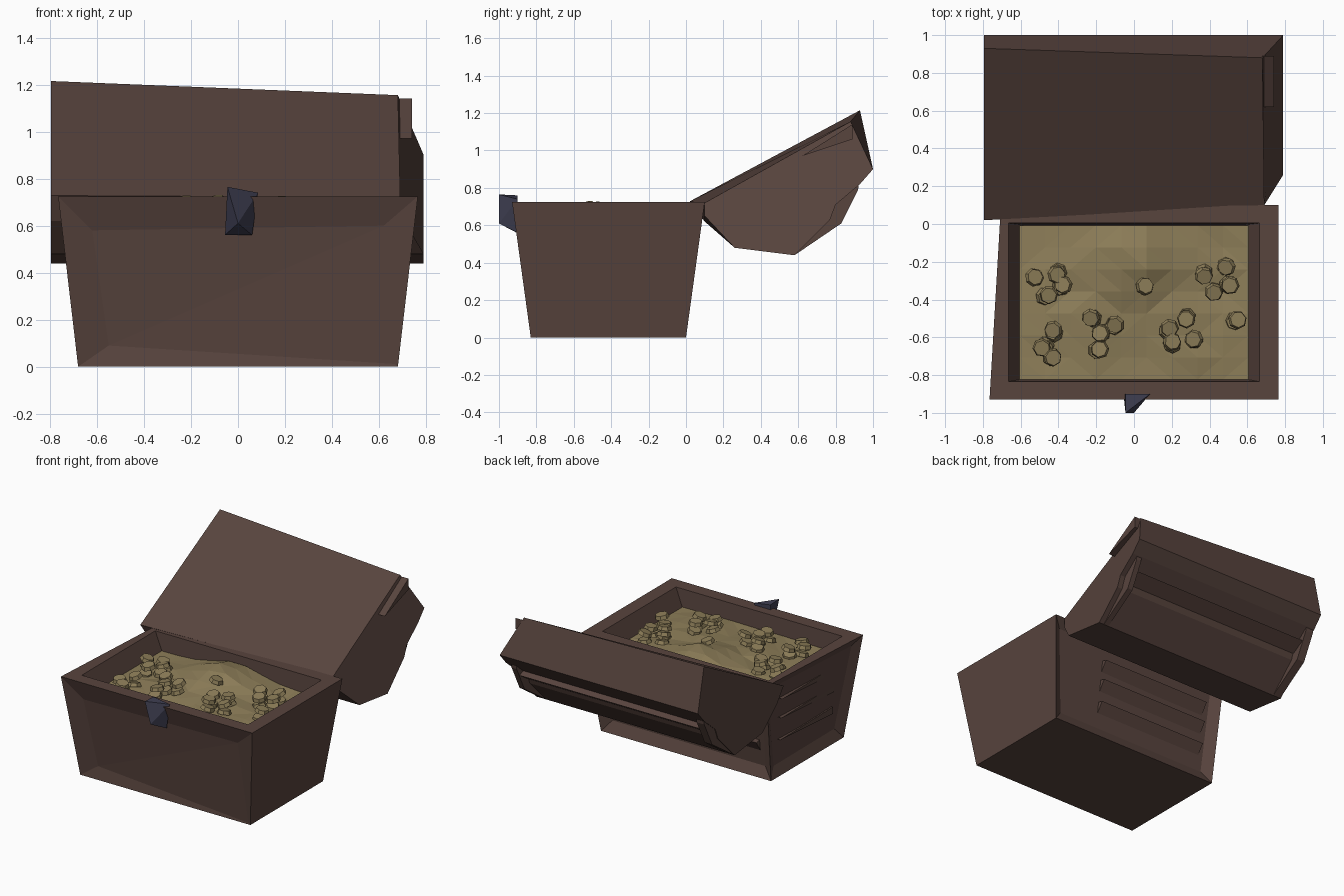
import bpy, bmesh, math, random
from mathutils import Vector, Matrix

if "Cube" in bpy.data.objects:
    bpy.data.objects.remove(bpy.data.objects["Cube"])

random.seed(4)


def material(name, rgb):
    m = bpy.data.materials.new(name)
    m.diffuse_color = (*rgb, 1)
    m.use_nodes = True
    m.node_tree.nodes["Principled BSDF"].inputs["Base Color"].default_value = m.diffuse_color
    return m


WOOD = material("dark_wood", (0.098, 0.058, 0.048))
GOLD = material("gold", (0.27, 0.21, 0.10))
IRON = material("iron", (0.05, 0.05, 0.085))


def finish(name, bm, mat):
    bmesh.ops.recalc_face_normals(bm, faces=bm.faces)
    me = bpy.data.meshes.new(name)
    bm.to_mesh(me)
    bm.free()
    me.materials.append(mat)
    ob = bpy.data.objects.new(name, me)
    bpy.context.collection.objects.link(ob)
    return ob


def prism(name, profile, x0, x1, mat):
    """Extrude a (y, z) profile along x."""
    bm = bmesh.new()
    ends = [[bm.verts.new((x, y, z)) for y, z in profile] for x in (x0, x1)]
    bm.faces.new(ends[0])
    bm.faces.new(ends[1])
    for i in range(len(profile)):
        j = (i + 1) % len(profile)
        bm.faces.new((ends[0][i], ends[0][j], ends[1][j], ends[1][i]))
    return finish(name, bm, mat)


# Chest body: flared outside, rim, hollow inside, sunken front, back and left panels
bm = bmesh.new()
rings = []
for hx, y0, y1, z in ((0.68, -0.83, 0.0, 0), (0.765, -0.93, 0.10, 0.725),
                      (0.665, -0.835, 0.005, 0.725), (0.585, -0.82, -0.005, 0.55)):
    rings.append([bm.verts.new((x, y, z)) for x, y in ((-hx, y0), (hx, y0), (hx, y1), (-hx, y1))])
rings[1][3].co = (-0.705, 0.09, 0.725)    # worn rear left corner
bm.faces.new(rings[0])
bm.faces.new(rings[3])
walls = [[bm.faces.new((lo[i], lo[(i + 1) % 4], hi[(i + 1) % 4], hi[i])) for i in range(4)]
         for lo, hi in zip(rings, rings[1:])]
front, right, back, left = walls[0]
bmesh.ops.recalc_face_normals(bm, faces=bm.faces)
for face, depth in ((front, 0.03), (back, 0.045), (left, 0.035)):
    bmesh.ops.inset_region(bm, faces=[face], thickness=0.1, depth=-depth)
# Front panel runs out into the lower right corner
for v in front.verts:
    high = v.co.z > 0.3
    x, z, sink = ((0.62, 0.60, 0.025) if high else (0.665, 0.012, 0.0)) if v.co.x > 0 else \
                 ((-0.62, 0.58, 0.03) if high else (-0.55, 0.09, 0.03))
    v.co = (x, -0.83 - 0.138 * z + sink, z)
lower_left = min((v for v in front.verts if v.co.x < 0), key=lambda v: v.co.z)
upper_right = max((v for v in front.verts if v.co.x > 0), key=lambda v: v.co.z)
bmesh.utils.face_split(front, lower_left, upper_right)
finish("chest_body", bm, WOOD)

# Plank edges across the sunken back and left panels
for i, z in enumerate((0.26, 0.42, 0.56)):
    y = 0.1 * z / 0.725
    prism(f"back_plank_{i}", [(y - 0.07, z - 0.09), (y - 0.01, z), (y - 0.07, z + 0.012)], -0.58, 0.30, WOOD)
    x = -0.68 - 0.04 * z / 0.725
    prism(f"left_plank_{i}", [(-0.70, z - 0.04), (-0.10, z), (-0.70, z + 0.01)], x + 0.01, x + 0.07, WOOD)

# Lid: open, tilted back, right end chamfered toward the flat inner face
lid = prism("lid", [(0.02, 0.728), (0.93, 1.215), (1.0, 0.90), (0.93, 0.82), (0.80, 0.71),
                    (0.77, 0.63), (0.58, 0.44), (0.26, 0.48), (0.10, 0.62)], -0.795, 0.79, WOOD)
for v in lid.data.vertices:
    if v.co.x > 0 and v.co.z > 1.0:
        v.co = (0.68, 0.88, 1.155)
    elif v.co.x > 0 and v.co.y < 0.2:
        v.co = (0.69, 0.10, 0.72 if v.co.z > 0.7 else 0.65)

# Raised bands near the ends of the lid, and the rim strip on its right end
band = [(0.93, 0.86), (0.92, 0.79), (0.83, 0.61), (0.58, 0.44), (0.70, 0.66)]
for name, x0, x1 in (("lid_band_left", -0.79, -0.73), ("lid_band_right", 0.71, 0.75)):
    prism(name, band, x0, x1, WOOD)
prism("lid_rim_strip", [(0.62, 0.97), (0.89, 1.14), (0.89, 1.06)], 0.66, 0.74, WOOD)
# Long ledge across the rounded top of the lid
prism("lid_ledge", [(0.83, 0.76), (0.885, 0.73), (0.79, 0.67)], -0.75, 0.72, WOOD)

# Lock: faceted wedge
bm = bmesh.new()
for p in ((-0.045, -1.0, 0.765), (0.0, -1.0, 0.61), (0.085, -0.90, 0.74),
          (0.06, -0.90, 0.56), (-0.055, -0.905, 0.56), (-0.045, -0.90, 0.76)):
    bm.verts.new(p)
bmesh.ops.convex_hull(bm, input=bm.verts)
finish("lock", bm, IRON)


# Heap of gold filling the tub
def heap(x, y):
    def bump(cx, cy, w, h):
        return h * math.exp(-((x - cx) ** 2 + (y - cy) ** 2) / w ** 2)
    return (0.60 + bump(0, -0.16, 0.24, 0.115) + bump(-0.2, -0.57, 0.2, 0.03)
            + bump(0.22, -0.58, 0.2, 0.03))


bm = bmesh.new()
bmesh.ops.create_grid(bm, x_segments=9, y_segments=7, size=1)
for v in bm.verts:
    edge = max(abs(v.co.x), abs(v.co.y)) > 0.99
    x, y = v.co.x * 0.605, -0.415 + v.co.y * 0.408
    v.co = (x, y, heap(x, y) + (0 if edge else random.uniform(-0.012, 0.012)))
bmesh.ops.triangulate(bm, faces=bm.faces)
finish("gold_heap", bm, GOLD)

# Loose coins in small tilted stacks
spots = [(-.52, -.28), (-.40, -.26), (-.38, -.33), (-.46, -.38), (-.22, -.49), (-.17, -.57),
         (-.10, -.54), (-.19, -.67), (-.42, -.57), (-.48, -.65), (-.43, -.71), (.05, -.32),
         (.38, -.27), (.48, -.22), (.50, -.33), (.43, -.36), (.27, -.50), (.19, -.56),
         (.21, -.63), (.32, -.61), (.54, -.51)]
bm = bmesh.new()
for x, y in spots:
    for level in range(1 if x == .05 else 2):
        tilt = Matrix.Rotation(random.uniform(-0.3, 0.3), 4, 'X') @ Matrix.Rotation(random.uniform(-0.3, 0.3), 4, 'Y')
        pos = Vector((x + random.uniform(-.01, .01), y + random.uniform(-.01, .01),
                      heap(x, y) + 0.016 + 0.055 * level))
        bmesh.ops.create_cone(bm, cap_ends=True, segments=7, radius1=0.05, radius2=0.042, depth=0.026,
                              matrix=Matrix.Translation(pos) @ tilt @ Matrix.Rotation(random.random() * 6, 4, 'Z'))
finish("coins", bm, GOLD)
